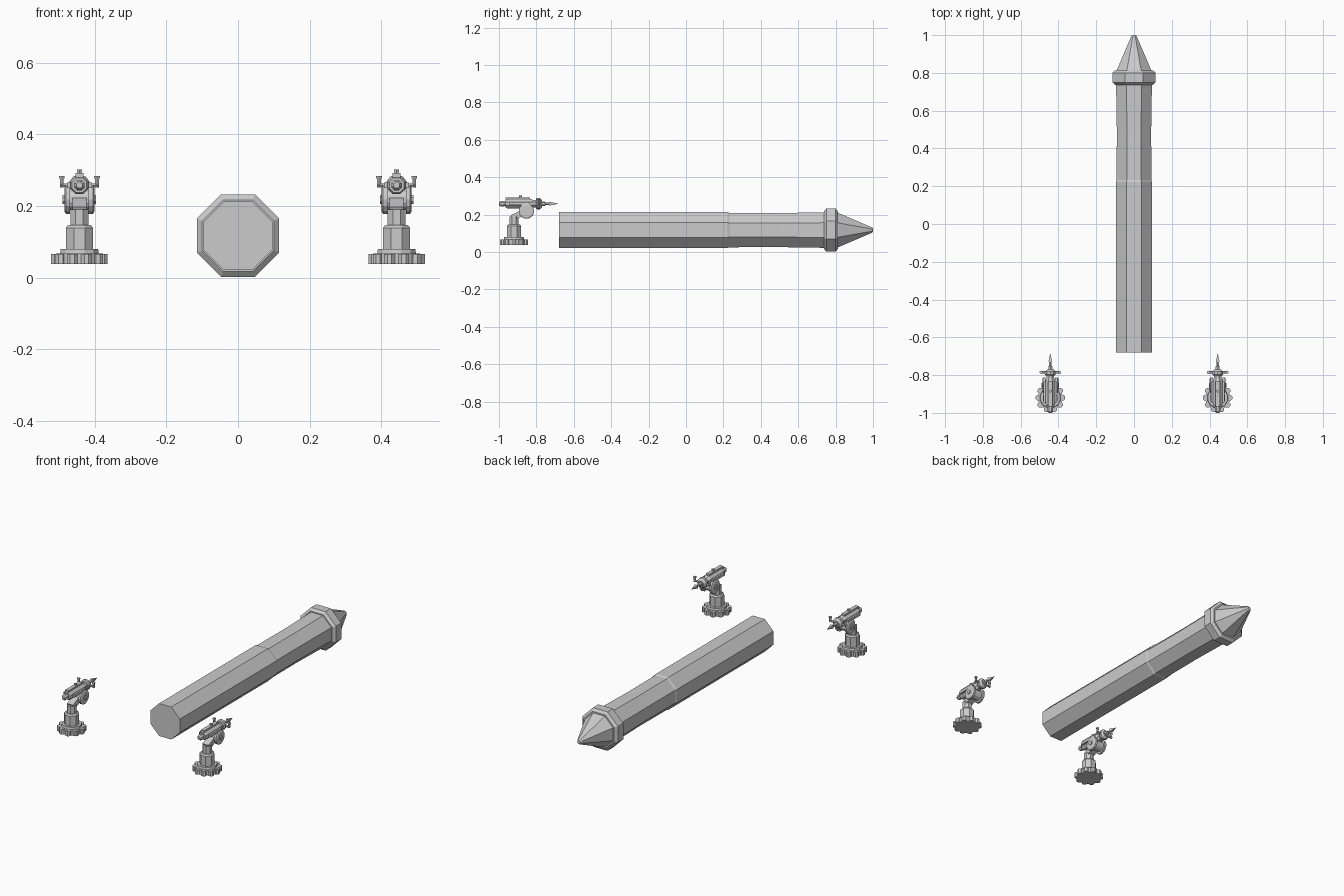
import bpy, bmesh, math
from mathutils import Matrix, Vector

if "Cube" in bpy.data.objects:
    bpy.data.objects.remove(bpy.data.objects["Cube"])

grey = bpy.data.materials.new("plain grey")
grey.diffuse_color = (0.6, 0.6, 0.6, 1)
grey.use_nodes = True
grey.node_tree.nodes["Principled BSDF"].inputs["Base Color"].default_value = grey.diffuse_color

AXES = {"x": Matrix.Rotation(math.pi / 2, 4, "Y"),
        "y": Matrix.Rotation(-math.pi / 2, 4, "X"),
        "z": Matrix.Identity(4)}


def finish(name, bm, loc):
    bmesh.ops.recalc_face_normals(bm, faces=bm.faces)
    me = bpy.data.meshes.new(name)
    bm.to_mesh(me)
    bm.free()
    me.materials.append(grey)
    ob = bpy.data.objects.new(name, me)
    ob.location = loc
    bpy.context.collection.objects.link(ob)
    return ob


def add_lathe(bm, profile, axis, sides, offset=(0, 0, 0)):
    """Flat-sided solid of revolution from (distance, radius) pairs."""
    m = Matrix.Translation(offset) @ AXES[axis]
    rings = []
    for d, r in profile:
        angles = [2 * math.pi * (i + 0.5) / sides for i in range(sides)]
        rings.append([bm.verts.new(m @ Vector((r * math.cos(a), r * math.sin(a), d))) for a in angles])
    for lo, hi in zip(rings, rings[1:]):
        for i in range(sides):
            j = (i + 1) % sides
            bm.faces.new((lo[i], lo[j], hi[j], hi[i]))
    bm.faces.new(rings[0])
    bm.faces.new(rings[-1])


def lathe(name, profile, axis, sides, loc):
    bm = bmesh.new()
    add_lathe(bm, profile, axis, sides)
    return finish(name, bm, loc)


def box(name, size, loc, tilt=0):
    bm = bmesh.new()
    bmesh.ops.create_cube(bm, size=1)
    bmesh.ops.scale(bm, vec=size, verts=bm.verts)
    bmesh.ops.rotate(bm, matrix=Matrix.Rotation(tilt, 3, "X"), verts=bm.verts)
    return finish(name, bm, loc)


# Long octagonal shaft, collar and pointed head; radii given across the flats
K = 1 / math.cos(math.pi / 8)
AXIS = (0, 0, 0.117)


def octagon(name, profile):
    lathe(name, [(d, r * K) for d, r in profile], "y", 8, AXIS)


octagon("shaft", [(-0.68, 0.096), (0.222, 0.096), (0.232, 0.092), (0.495, 0.091), (0.745, 0.095)])
octagon("collar", [(0.737, 0.1), (0.75, 0.115), (0.8, 0.115), (0.813, 0.1)])
octagon("pointed_head", [(0.813, 0.092), (0.995, 0.014), (1.0, 0.009)])


def harpoon_gun(cx):
    cy, gz = -0.92, 0.258

    # Scalloped base with studs around the rim
    bm = bmesh.new()
    add_lathe(bm, [(0.038, 0.066), (0.067, 0.066)], "z", 20)
    for i in range(10):
        a = 2 * math.pi * i / 10
        add_lathe(bm, [(0.038, 0.016), (0.066, 0.016)], "z", 8,
                  (0.064 * math.cos(a), 0.064 * math.sin(a), 0))
    finish("base", bm, (cx, cy, 0))

    # Pedestal
    lathe("base_step", [(0.067, 0.056), (0.08, 0.054)], "z", 12, (cx, cy, 0))
    lathe("column", [(0.08, 0.041), (0.139, 0.041), (0.147, 0.034)], "z", 8, (cx, cy, 0))
    lathe("neck", [(0.145, 0.027), (0.19, 0.027)], "z", 8, (cx, cy, 0))
    box("bracket", (0.04, 0.09, 0.032), (cx, cy + 0.032, 0.202), math.radians(25))

    # Winch drum with side plates
    lathe("drum", [(-0.03, 0.03), (0.03, 0.03)], "x", 12, (cx, -0.853, 0.218))
    for s in (-1, 1):
        lathe("drum_plate", [(-0.008, 0.041), (0.004, 0.041), (0.008, 0.034)] if s > 0 else
              [(-0.008, 0.034), (-0.004, 0.041), (0.008, 0.041)],
              "x", 14, (cx + s * 0.034, -0.853, 0.218))
        lathe("drum_hub", [(-0.005, 0.013), (0.005, 0.013)], "x", 8, (cx + s * 0.042, -0.853, 0.218))
        box("side_rail", (0.012, 0.11, 0.016), (cx + s * 0.029, -0.89, gz))

        # Upturned side handles near the muzzle
        lathe("handle_arm", [(-0.016, 0.006), (0.016, 0.006)], "x", 6, (cx + s * 0.038, -0.785, gz))
        lathe("handle_post", [(-0.006, 0.006), (0.018, 0.006), (0.018, 0.009), (0.025, 0.009)],
              "z", 6, (cx + s * 0.049, -0.785, gz))

    # Barrel, breech and muzzle
    lathe("barrel", [(-0.965, 0.022), (-0.955, 0.027), (-0.83, 0.027), (-0.815, 0.021), (-0.8, 0.021)],
          "y", 8, (cx, 0, gz))
    lathe("muzzle_ring", [(-0.803, 0.025), (-0.797, 0.03), (-0.782, 0.03), (-0.77, 0.018)],
          "y", 10, (cx, 0, gz))
    lathe("breech", [(-1.0, 0.009), (-0.99, 0.016), (-0.975, 0.016), (-0.96, 0.011)],
          "y", 8, (cx, 0, gz))
    box("top_rib", (0.022, 0.13, 0.012), (cx, -0.9, gz + 0.028))

    # Harpoon bolt
    lathe("bolt", [(-0.78, 0.012), (-0.755, 0.012), (-0.75, 0.007), (-0.725, 0.007)], "y", 6, (cx, 0, gz))
    lathe("bolt_head", [(-0.73, 0.014), (-0.685, 0.001)], "y", 4, (cx, 0, gz))

    # Sight on top
    lathe("sight", [(0.285, 0.004), (0.293, 0.004), (0.294, 0.008), (0.302, 0.008)], "z", 6, (cx, -0.885, 0))


for x in (-0.443, 0.443):
    harpoon_gun(x)
